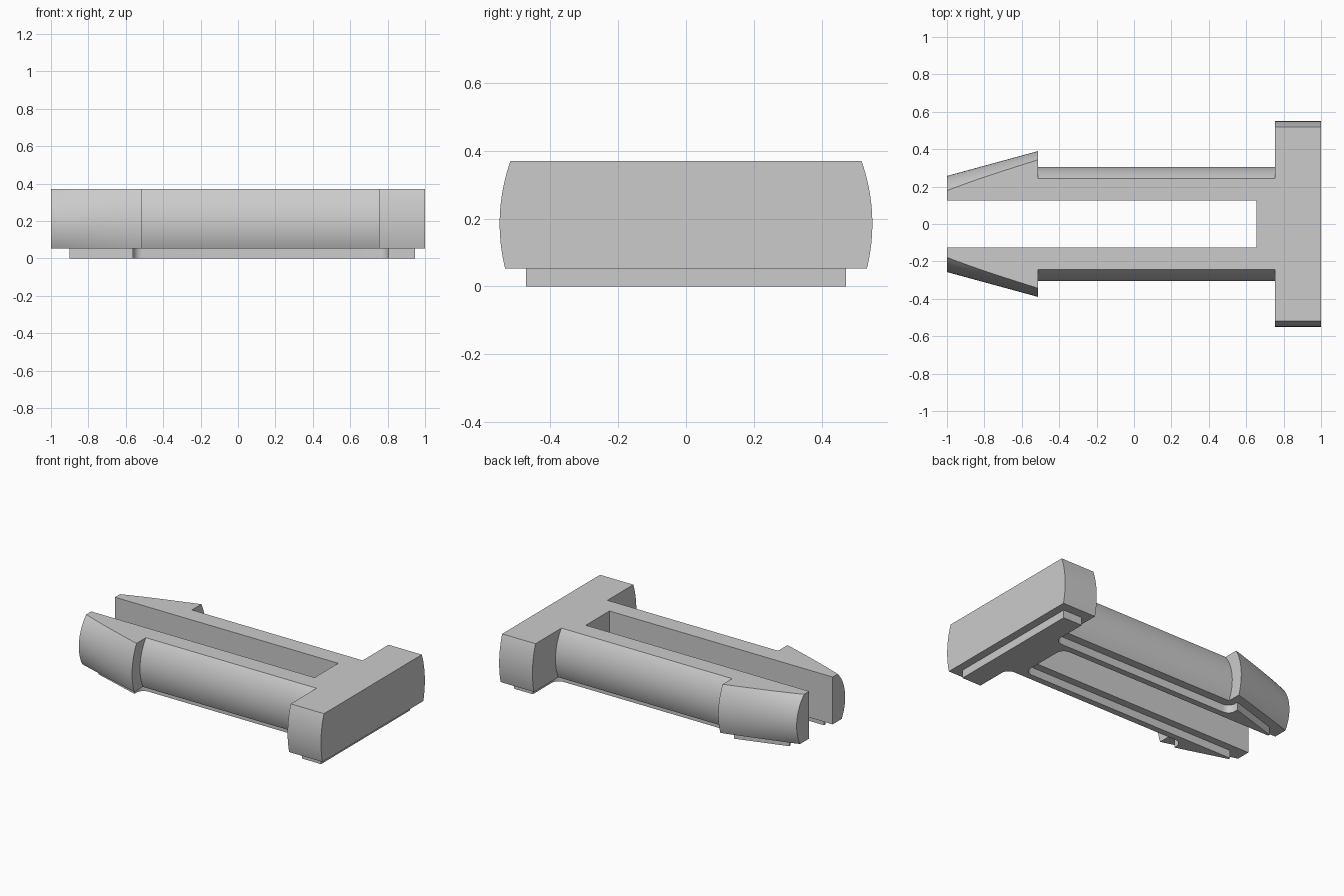
import bpy, bmesh
from math import sqrt, cos, sin, radians

cube = bpy.data.objects.get("Cube")
if cube:
    bpy.data.objects.remove(cube, do_unlink=True)

AXIS_Z = 0.185            # height of the common turning axis
BOTTOM, TOP = 0.053, 0.37
SLOT = 0.125              # half width of the slot

grey = bpy.data.materials.new("plain grey")
grey.use_nodes = True
colour = (0.6, 0.6, 0.6, 1)
grey.diffuse_color = colour
grey.node_tree.nodes["Principled BSDF"].inputs["Base Color"].default_value = colour


def flat(x, y):
    """Upright column of the outline."""
    return lambda z: (x, y, z)


def turned(x, radius):
    """Column that follows a circle around the long axis."""
    return lambda z: (x, sqrt(radius ** 2 - (z - AXIS_Z) ** 2), z)


def build(name, half, heights):
    """Closed solid from half an outline, mirrored across y."""
    bm = bmesh.new()
    loop = [[bm.verts.new(c(z)) for z in heights] for c in half]
    for c in reversed(half):
        loop.append([bm.verts.new((x, -y, z)) for x, y, z in map(c, heights)])
    for a, b in zip(loop, loop[1:] + loop[:1]):
        for i in range(len(heights) - 1):
            bm.faces.new((a[i], b[i], b[i + 1], a[i + 1]))
    bm.faces.new([c[0] for c in loop])
    bm.faces.new([c[-1] for c in loop])
    bmesh.ops.recalc_face_normals(bm, faces=bm.faces)
    mesh = bpy.data.meshes.new(name)
    bm.to_mesh(mesh)
    bm.free()
    mesh.materials.append(grey)
    obj = bpy.data.objects.new(name, mesh)
    bpy.context.collection.objects.link(obj)
    bpy.ops.object.select_all(action='DESELECT')
    obj.select_set(True)
    bpy.context.view_layer.objects.active = obj
    bpy.ops.object.shade_smooth_by_angle(angle=radians(30))
    return obj


def arc(cx, cy, r, start, end, steps=6):
    """Columns around a rounded corner."""
    angles = [radians(start + (end - start) * i / steps) for i in range(steps + 1)]
    return [flat(cx + r * cos(a), cy + r * sin(a)) for a in angles]


# Split pin: crossbar head, shaft, barbs and slot in one solid
barb = [turned(-0.512 - 0.488 * i / 8, 0.39 - 0.133 * i / 8) for i in range(9)]
outline = [turned(1, 0.55), turned(0.753, 0.55), turned(0.753, 0.306),
           turned(-0.512, 0.306)] + barb + [flat(-1, SLOT), flat(0.655, SLOT)]
levels = [BOTTOM + (TOP - BOTTOM) * i / 20 for i in range(21)]
build("split_pin_body", outline, levels)

# Raised foot underneath, inset from the body outline with rounded inner corners
INSET = 0.052
foot = [flat(0.946, 0.472), flat(0.753 + INSET, 0.472)]
foot += arc(0.753, 0.272, INSET, 0, -90)
foot += arc(-0.51, 0.272, INSET, 270, 180)
foot += [flat(-0.562, 0.294), flat(-0.9, 0.19), flat(-0.9, SLOT + INSET)]
foot += arc(0.655, SLOT, INSET, 90, 0)
build("raised_foot", foot, [0, BOTTOM])
